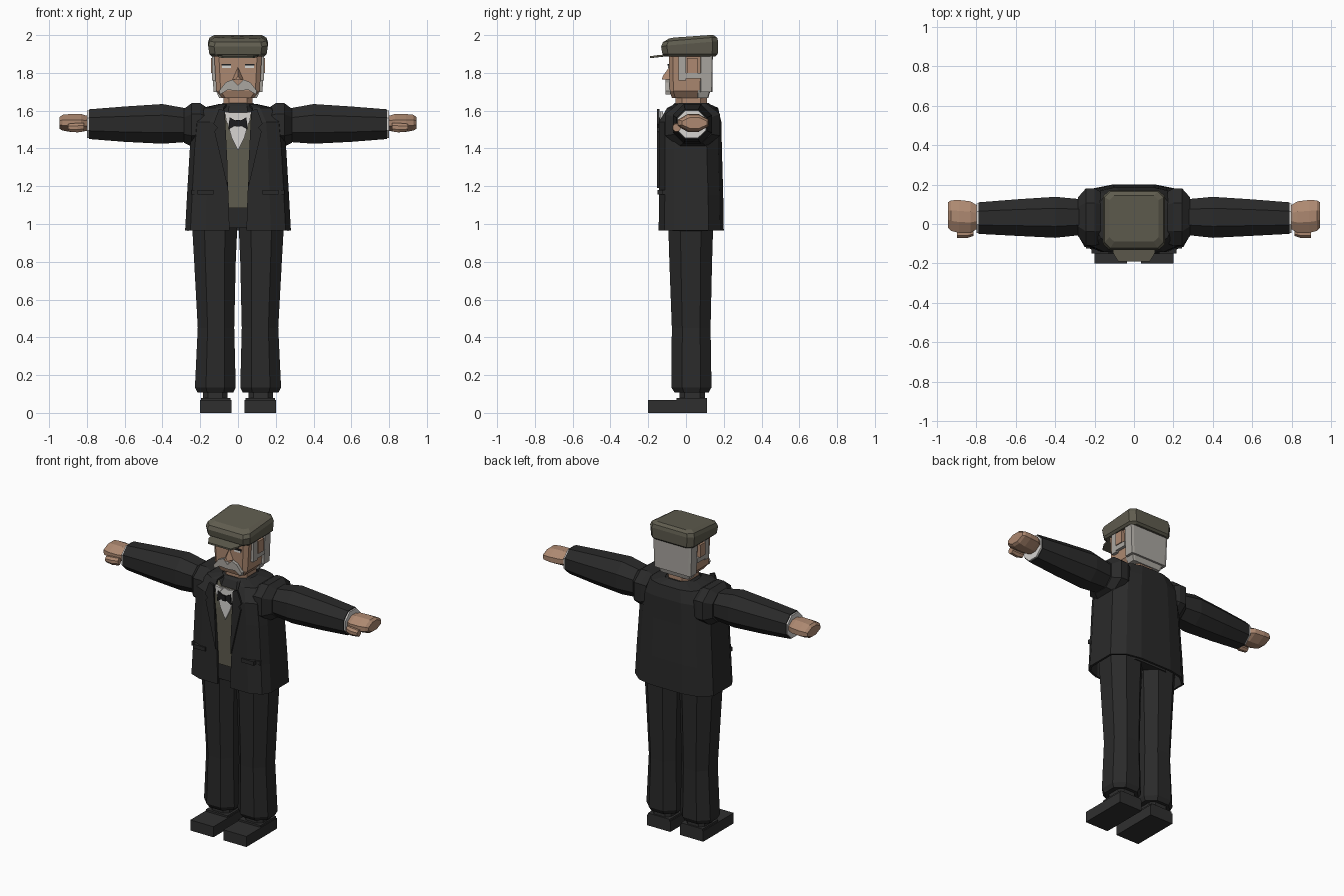
import bpy
import bmesh

default_cube = bpy.data.objects.get("Cube")
if default_cube:
    bpy.data.objects.remove(default_cube, do_unlink=True)


def make_material(name, red, green, blue):
    material = bpy.data.materials.new(name)
    material.use_nodes = True
    color = (red, green, blue, 1)
    material.diffuse_color = color
    shader = next(n for n in material.node_tree.nodes if n.type == "BSDF_PRINCIPLED")
    shader.inputs["Base Color"].default_value = color
    shader.inputs["Roughness"].default_value = 0.9
    return material


suit = make_material("charcoal suit", .023, .023, .023)
dark = make_material("black tie", .012, .012, .013)
leather = make_material("shoe leather", .028, .028, .028)
wool = make_material("olive wool", .115, .108, .078)
skin = make_material("skin", .42, .25, .165)
gray = make_material("gray hair", .40, .38, .35)
linen = make_material("white linen", .68, .66, .64)


def loft(name, rings, material, closed=True):
    """Join rings of points with quads; closed rings also get end caps."""
    bm = bmesh.new()
    loops = [[bm.verts.new(p) for p in ring] for ring in rings]
    count = len(loops[0])
    for low, high in zip(loops, loops[1:]):
        for i in range(count if closed else count - 1):
            j = (i + 1) % count
            bm.faces.new((low[i], low[j], high[j], high[i]))
    if closed:
        bm.faces.new(loops[0])
        bm.faces.new(loops[-1])
    bmesh.ops.recalc_face_normals(bm, faces=bm.faces)
    mesh = bpy.data.meshes.new(name)
    bm.to_mesh(mesh)
    bm.free()
    mesh.materials.append(material)
    obj = bpy.data.objects.new(name, mesh)
    bpy.context.collection.objects.link(obj)
    return obj


def octagon(u0, u1, v0, v1, cut):
    """Rectangle with its corners cut off, as 2D points."""
    a, b = (u1 - u0) * cut, (v1 - v0) * cut
    return [(u0 + a, v0), (u1 - a, v0), (u1, v0 + b), (u1, v1 - b),
            (u1 - a, v1), (u0 + a, v1), (u0, v1 - b), (u0, v0 + b)]


def column(name, sections, material, cut=.25, side=1):
    """Upright loft; each section is z, x range, y range."""
    rings = [[(side * x, y, z) for x, y in octagon(x0, x1, y0, y1, cut)]
             for z, x0, x1, y0, y1 in sections]
    return loft(name, rings, material)


def limb(name, sections, material, cut=.28, side=1):
    """Sideways loft; each section is x, y range, z range."""
    rings = [[(side * x, y, z) for y, z in octagon(y0, y1, z0, z1, cut)]
             for x, y0, y1, z0, z1 in sections]
    return loft(name, rings, material)


def box(name, x0, x1, y0, y1, z0, z1, material, side=1):
    rings = [[(side * x, y, z) for x, y in ((x0, y0), (x1, y0), (x1, y1), (x0, y1))]
             for z in (z0, z1)]
    return loft(name, rings, material)


def plate(name, outline, y, depth, material, side=1):
    """Front-facing panel cut from an x, z outline."""
    rings = [[(side * x, y + d, z) for x, z in outline] for d in (0, depth)]
    return loft(name, rings, material)


# Limbs and everything else that comes in pairs
for side, label in ((1, "left"), (-1, "right")):
    box(label + "_shoe", .035, .2, -.2, .11, 0, .068, leather, side)
    box(label + "_shoe_heel", .04, .195, -.05, .11, .068, .08, leather, side)
    column(label + "_ankle", [(.07, .055, .185, -.035, .1),
                              (.12, .055, .185, -.035, .1)], leather, .2, side)
    column(label + "_trouser_leg", [(.108, .025, .215, -.06, .12),
                                    (.135, .012, .228, -.078, .135),
                                    (.45, .02, .213, -.075, .13),
                                    (.8, .012, .232, -.088, .138),
                                    (1.03, .002, .245, -.095, .145)], suit, .27, side)
    limb(label + "_shoulder", [(.17, -.1, .165, 1.43, 1.62),
                               (.2, -.11, .18, 1.41, 1.64),
                               (.245, -.11, .18, 1.41, 1.64),
                               (.285, -.06, .135, 1.43, 1.61)], suit, .25, side)
    limb(label + "_sleeve", [(.26, -.055, .125, 1.435, 1.61),
                             (.4, -.07, .138, 1.425, 1.635),
                             (.6, -.06, .125, 1.435, 1.622),
                             (.79, -.05, .11, 1.45, 1.607)], suit, side=side)
    limb(label + "_cuff", [(.78, -.045, .105, 1.455, 1.602),
                           (.8, -.045, .105, 1.455, 1.602)], linen, side=side)
    limb(label + "_hand", [(.79, -.02, .09, 1.495, 1.57),
                           (.83, -.045, .115, 1.488, 1.582),
                           (.89, -.045, .122, 1.488, 1.582),
                           (.93, -.035, .12, 1.495, 1.578),
                           (.945, -.02, .11, 1.505, 1.565)], skin, .33, side)
    limb(label + "_thumb", [(.815, -.06, -.03, 1.49, 1.535),
                            (.85, -.072, -.03, 1.485, 1.535),
                            (.9, -.07, -.03, 1.49, 1.53)], skin, .3, side)
    # Coat trim
    plate(label + "_lapel", [(.07, 1.6), (.1, 1.61), (.13, 1.53), (.11, 1.51),
                             (.125, 1.49), (.055, 1.19), (.055, 1.3)],
          -.153, .012, suit, side)
    box(label + "_pocket_flap", .13, .215, -.15, -.1, 1.155, 1.18, suit, side)
    box(label + "_pocket_side", .2, .245, -.125, -.06, 1.155, 1.18, suit, side)
    # Shirt collar wing and bow
    plate(label + "_collar_wing", [(.015, 1.585), (.07, 1.595), (.06, 1.53)],
          -.137, .015, linen, side)
    plate(label + "_bow", [(0, 1.54), (.045, 1.565), (.05, 1.5), (.025, 1.515),
                           (0, 1.525)], -.143, .009, dark, side)
    # Face and hair
    plate(label + "_eye", [(.038, 1.825), (.085, 1.825), (.085, 1.838), (.038, 1.838)],
          -.094, .008, linen, side)
    plate(label + "_eyelid", [(.036, 1.838), (.088, 1.838), (.088, 1.848), (.036, 1.848)],
          -.097, .009, dark, side)
    plate(label + "_moustache", [(0, 1.735), (.03, 1.765), (.065, 1.75), (.1, 1.705),
                                 (.095, 1.685), (.055, 1.71), (0, 1.705)],
          -.108, .025, gray, side)
    box(label + "_sideburn", .11, .138, -.04, 0, 1.76, 1.9, gray, side)
    box(label + "_temple", .11, .138, 0, .08, 1.77, 1.8, gray, side)
    box(label + "_ear", .11, .144, .005, .06, 1.8, 1.88, skin, side)

# Waist and waistcoat inside the coat
column("hips", [(.98, -.225, .225, -.1, .15), (1.1, -.23, .23, -.105, .15)], suit)
column("waistcoat", [(1.085, -.23, .23, -.118, .155), (1.45, -.22, .22, -.122, .155),
                     (1.58, -.17, .17, -.115, .15)], wool)
plate("shirt_front", [(-.07, 1.59), (.07, 1.59), (.035, 1.46), (0, 1.39), (-.035, 1.46)],
      -.131, .009, linen)
plate("bow_knot", [(-.012, 1.515), (.012, 1.515), (.012, 1.55), (-.012, 1.55)],
      -.148, .009, dark)

# Open coat: half outline from the front edge round to the back, then mirrored
coat_rings = []
for z, width, front, back, edge in [(.965, .28, -.145, .2, .045), (1.15, .27, -.142, .197, .05),
                                    (1.4, .255, -.142, .19, .065), (1.54, .24, -.143, .187, .078),
                                    (1.615, .19, -.1, .17, .078), (1.635, .1, -.06, .125, .06)]:
    half = [(edge, front), (width * .62, front), (width * .9, front + .03),
            (width, front + .08), (width, back - .08), (width * .75, back - .02),
            (width * .4, back)]
    outline = half + [(-x, y) for x, y in reversed(half)]
    coat_rings.append([(x, y, z) for x, y in outline])
coat = loft("coat", coat_rings, suit, closed=False)
thickness = coat.modifiers.new("cloth thickness", "SOLIDIFY")
thickness.thickness = .014
thickness.offset = -1
column("coat_collar", [(1.57, -.11, .11, -.1, .15), (1.625, -.095, .095, -.075, .135),
                       (1.64, -.08, .08, -.06, .12)], suit)

# Head
column("neck", [(1.58, -.078, .078, -.055, .11), (1.69, -.078, .078, -.055, .11)], skin, .2)
column("head", [(1.668, -.085, .085, -.075, .11), (1.705, -.115, .115, -.088, .12),
                (1.92, -.128, .128, -.09, .125)], skin, .1)
column("back_hair", [(1.7, -.13, .13, .075, .14), (1.91, -.138, .138, .075, .142)], gray, .06)
column("nape_hair", [(1.667, -.1, .1, .06, .118), (1.71, -.118, .118, .06, .13)], gray, .06)
loft("nose", [[(-.03, -.085, 1.765), (.03, -.085, 1.765), (0, -.085, 1.835)],
              [(-.012, -.128, 1.765), (.012, -.128, 1.765), (0, -.122, 1.785)]], skin)

# Flat cap with a crown that slopes down to the front
crown = column("cap_crown", [(1.888, -.14, .14, -.115, .155), (1.9, -.152, .152, -.125, .168),
                             (1.965, -.158, .158, -.132, .17), (1.987, -.15, .15, -.122, .165),
                             (2, -.125, .125, -.09, .145)], wool, .1)
for vertex in crown.data.vertices:
    if vertex.co.z > 1.92 and vertex.co.y < 0:
        vertex.co.z += vertex.co.y * .2
loft("cap_brim", [[(x, y, z + lift) for x, y, z in
                   ((-.11, -.1, 1.888), (.11, -.1, 1.888), (.105, -.15, 1.884),
                    (.08, -.19, 1.878), (-.08, -.19, 1.878), (-.105, -.15, 1.884))]
                  for lift in (0, .01)], wool)
